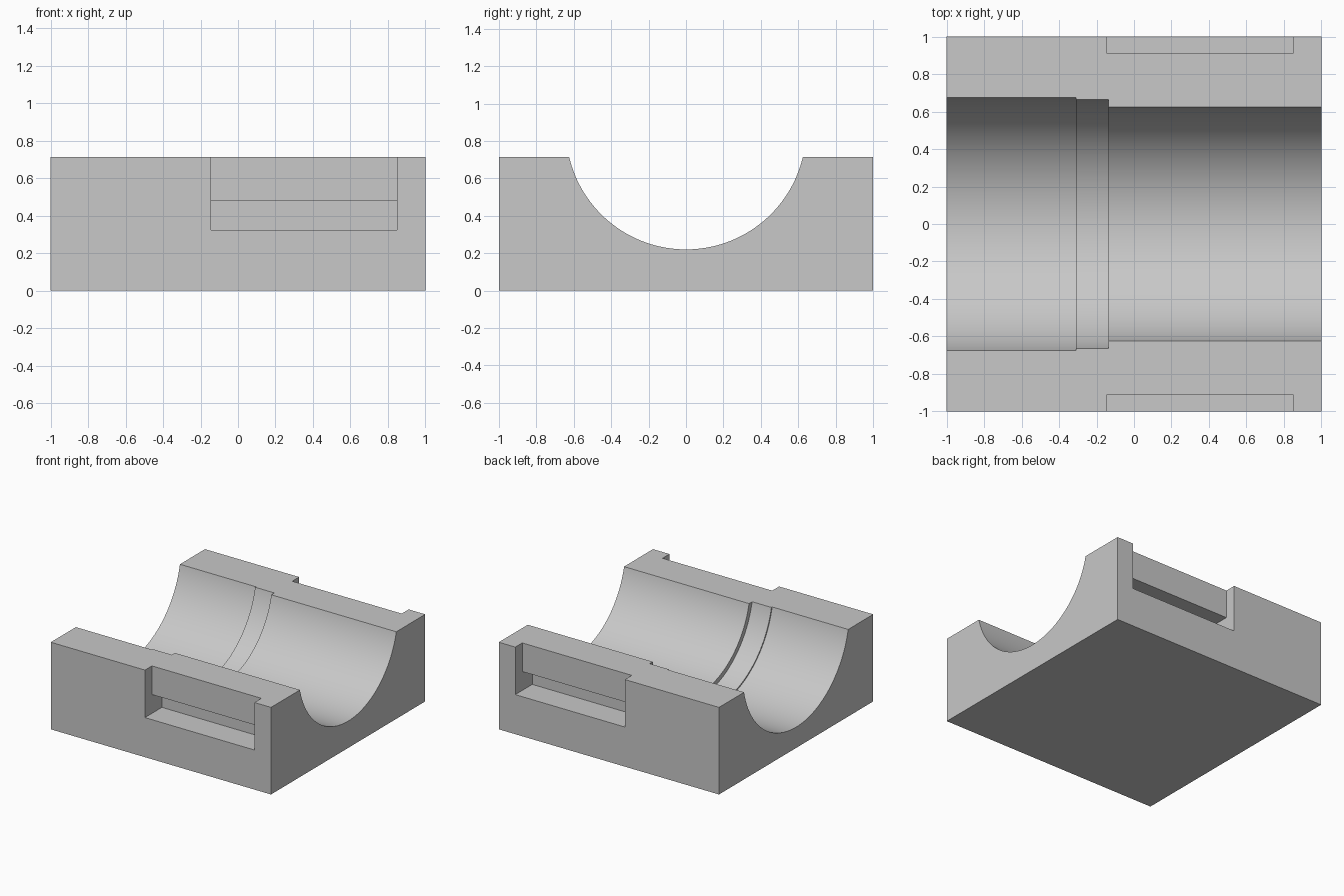
import bpy, bmesh
from math import cos, sin, tau, radians

if "Cube" in bpy.data.objects:
    bpy.data.objects.remove(bpy.data.objects["Cube"], do_unlink=True)

HEIGHT = 0.715      # block height
AXIS_Z = 0.862      # height of the bore axis above the base
SEGMENTS = 144

grey = bpy.data.materials.new("plain grey")
grey.use_nodes = True
colour = (0.58, 0.58, 0.58, 1)
grey.diffuse_color = colour
grey.node_tree.nodes["Principled BSDF"].inputs["Base Color"].default_value = colour


def finish(name, bm):
    bmesh.ops.recalc_face_normals(bm, faces=bm.faces)
    mesh = bpy.data.meshes.new(name)
    bm.to_mesh(mesh)
    bm.free()
    mesh.materials.append(grey)
    obj = bpy.data.objects.new(name, mesh)
    bpy.context.collection.objects.link(obj)
    return obj


def prism(name, profile, x0, x1):
    """Extrude a (y, z) profile along x."""
    bm = bmesh.new()
    face = bm.faces.new([bm.verts.new((x0, y, z)) for y, z in profile])
    extruded = bmesh.ops.extrude_face_region(bm, geom=[face])
    verts = [v for v in extruded["geom"] if isinstance(v, bmesh.types.BMVert)]
    bmesh.ops.translate(bm, verts=verts, vec=(x1 - x0, 0, 0))
    return finish(name, bm)


def lathe(name, profile):
    """Revolve an (x, radius) profile around the bore axis."""
    bm = bmesh.new()
    rings = []
    for x, r in profile:
        angles = [tau * i / SEGMENTS for i in range(SEGMENTS)]
        rings.append([bm.verts.new((x, r * sin(a), AXIS_Z - r * cos(a))) for a in angles])
    for a, b in zip(rings, rings[1:]):
        for i in range(SEGMENTS):
            j = (i + 1) % SEGMENTS
            bm.faces.new((a[i], a[j], b[j], b[i]))
    bm.faces.new(rings[0])
    bm.faces.new(rings[-1])
    return finish(name, bm)


# Solid bearing block
block = prism("bearing_block", [(-1, 0), (1, 0), (1, HEIGHT), (-1, HEIGHT)], -1, 1)

# Stepped bore running the length of the block
cutters = [lathe("bore_cutter", [(-1.2, 0.691), (-0.31, 0.691), (-0.31, 0.681),
                                 (-0.135, 0.681), (-0.135, 0.642), (1.2, 0.642)])]

# Side pockets, open at the top, with a deeper undercut near the floor
pocket = [(1.2, 0.325), (0.78, 0.325), (0.78, 0.48), (0.91, 0.48), (0.91, 0.9), (1.2, 0.9)]
for side, label in ((-1, "front"), (1, "back")):
    cutters.append(prism(label + "_pocket_cutter",
                         [(side * y, z) for y, z in pocket], -0.145, 0.85))

bpy.context.view_layer.objects.active = block
for cutter in cutters:
    cutter.hide_render = True
    mod = block.modifiers.new(cutter.name, "BOOLEAN")
    mod.operation = "DIFFERENCE"
    mod.solver = "EXACT"
    mod.object = cutter
    bpy.ops.object.modifier_apply(modifier=mod.name)
    bpy.data.objects.remove(cutter, do_unlink=True)

# Smooth bore with crisp edges
bpy.ops.object.select_all(action="DESELECT")
block.select_set(True)
bpy.ops.object.shade_smooth_by_angle(angle=radians(20))
